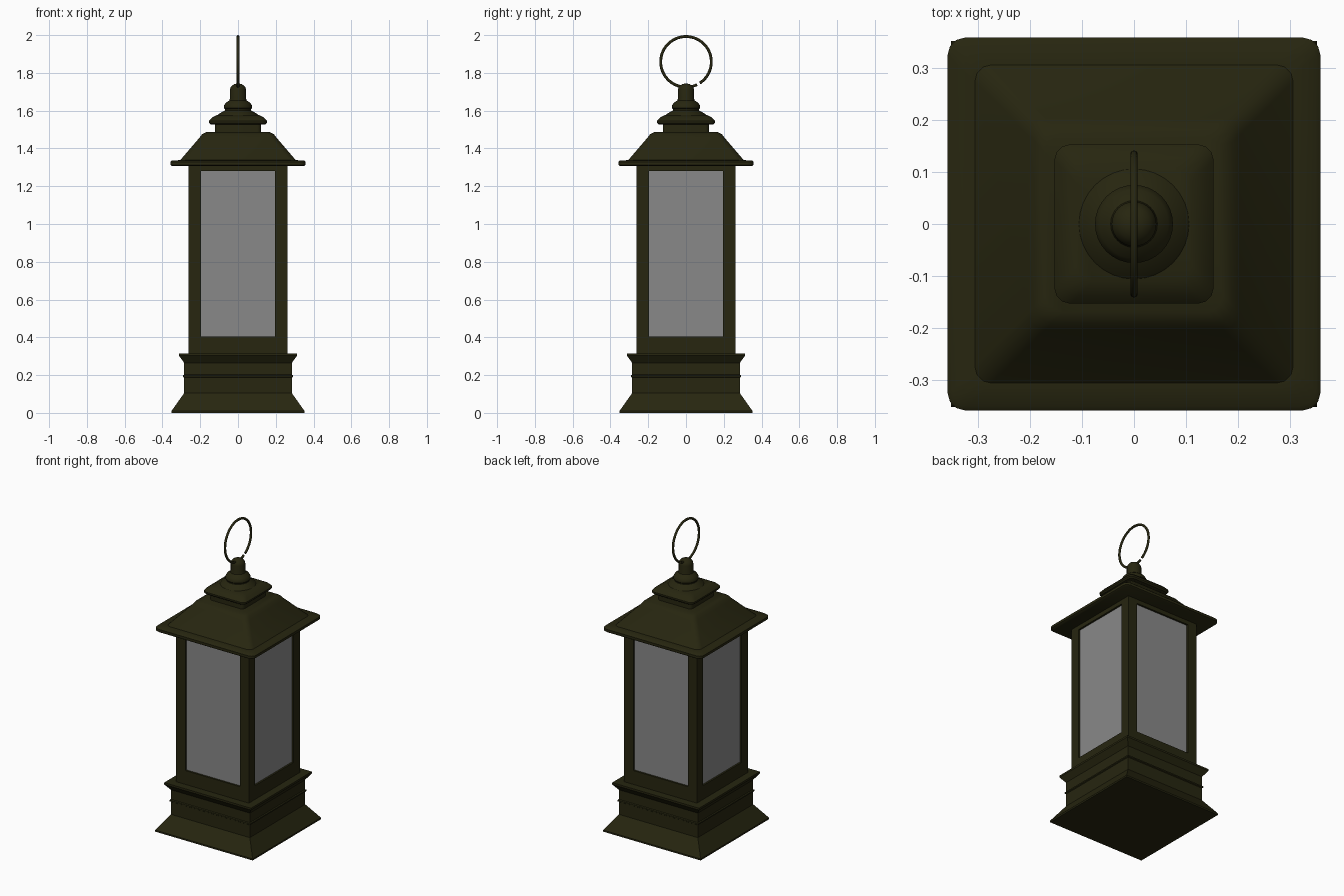
import bpy, bmesh, math

if "Cube" in bpy.data.objects:
    bpy.data.objects.remove(bpy.data.objects["Cube"])

def material(name, rgb):
    m = bpy.data.materials.new(name)
    m.diffuse_color = (*rgb, 1)
    m.use_nodes = True
    m.node_tree.nodes["Principled BSDF"].inputs["Base Color"].default_value = m.diffuse_color
    return m

BRONZE = material("dark olive bronze", (0.020, 0.019, 0.005))
GLASS = material("grey frosted glass", (0.25, 0.25, 0.25))

def finish(bm, name, mat, angle=35):
    bmesh.ops.recalc_face_normals(bm, faces=bm.faces)
    me = bpy.data.meshes.new(name)
    bm.to_mesh(me)
    bm.free()
    ob = bpy.data.objects.new(name, me)
    bpy.context.collection.objects.link(ob)
    me.materials.append(mat)
    bpy.ops.object.select_all(action='DESELECT')
    ob.select_set(True)
    bpy.context.view_layer.objects.active = ob
    bpy.ops.object.shade_smooth_by_angle(angle=math.radians(angle))
    return ob

def outline(half, r, segs):
    """Square of given half width with corners rounded by r (r = half gives a circle)."""
    pts = []
    for k, (sx, sy) in enumerate([(1, 1), (-1, 1), (-1, -1), (1, -1)]):
        for i in range(segs + 1):
            a = math.pi / 2 * (k + (i / segs if segs else 0.5))
            pts.append((sx * (half - r) + r * math.cos(a), sy * (half - r) + r * math.sin(a)))
    return pts

def stack(name, levels, corner=0.0, segs=0, mat=BRONZE, round_=False):
    """Skin a list of (half width, z) levels into one closed solid."""
    bm = bmesh.new()
    rings = []
    for half, z in levels:
        r = half if round_ else min(corner, half * 0.9)
        rings.append([bm.verts.new((x, y, z)) for x, y in outline(half, r, segs)])
    n = len(rings[0])
    for a, b in zip(rings, rings[1:]):
        for i in range(n):
            j = (i + 1) % n
            bm.faces.new((a[i], a[j], b[j], b[i]))
    bm.faces.new(rings[0])
    bm.faces.new(rings[-1])
    if round_:
        bmesh.ops.remove_doubles(bm, verts=bm.verts, dist=1e-5)
    return finish(bm, name, mat)

# Plinth with flared foot, thin bead and flared lip
stack("base", [(0.352, 0), (0.352, 0.01), (0.285, 0.105), (0.285, 0.187), (0.291, 0.191),
               (0.291, 0.199), (0.285, 0.203), (0.285, 0.265), (0.313, 0.303), (0.313, 0.315)])

# Lantern body: rails, corner posts and recessed glass
stack("bottom_rail", [(0.262, 0.315), (0.262, 0.405)])
stack("top_rail", [(0.262, 1.28), (0.262, 1.312)])
stack("glass_panes", [(0.25, 0.405), (0.25, 1.28)], mat=GLASS)
for sx in (-1, 1):
    for sy in (-1, 1):
        post = stack("corner_post", [(0.0325, 0.405), (0.0325, 1.28)])
        post.location = (sx * 0.2295, sy * 0.2295, 0)

# Roof with rounded eave, sloping sides and soft shoulder
stack("roof", [(0.35, 1.307), (0.358, 1.313), (0.358, 1.329), (0.35, 1.336), (0.306, 1.338),
               (0.203, 1.458), (0.19, 1.476), (0.17, 1.486)], corner=0.032, segs=3)
stack("neck", [(0.122, 1.48), (0.122, 1.535)], corner=0.02, segs=3)
stack("cap", [(0.145, 1.528), (0.153, 1.536), (0.153, 1.546), (0.138, 1.563), (0.11, 1.578)],
      corner=0.03, segs=3)

# Round finial
dome = [(0.043 * math.cos(a), 1.71 + 0.034 * math.sin(a))
        for a in (math.radians(d) for d in (0, 22, 45, 65, 82))]
stack("finial", [(0.11, 1.572), (0.103, 1.582), (0.068, 1.602), (0.068, 1.608), (0.075, 1.614),
                 (0.075, 1.625), (0.066, 1.64), (0.045, 1.655), (0.043, 1.665)] + dome,
      segs=8, round_=True)

# Open wire carrying ring in the y-z plane, with a small gap at the lower +y side
bm = bmesh.new()
R, r, n, m = 0.134, 0.0075, 72, 10
loops = []
for i in range(n + 1):
    a = math.radians(-57 + 353 * i / n)
    loops.append([bm.verts.new((r * math.sin(t), (R + r * math.cos(t)) * math.cos(a),
                                1.8585 + (R + r * math.cos(t)) * math.sin(a)))
                  for t in (2 * math.pi * k / m for k in range(m))])
for a, b in zip(loops, loops[1:]):
    for k in range(m):
        bm.faces.new((a[k], a[(k + 1) % m], b[(k + 1) % m], b[k]))
bm.faces.new(loops[0])
bm.faces.new(loops[-1])
finish(bm, "carrying_ring", BRONZE, 50)
